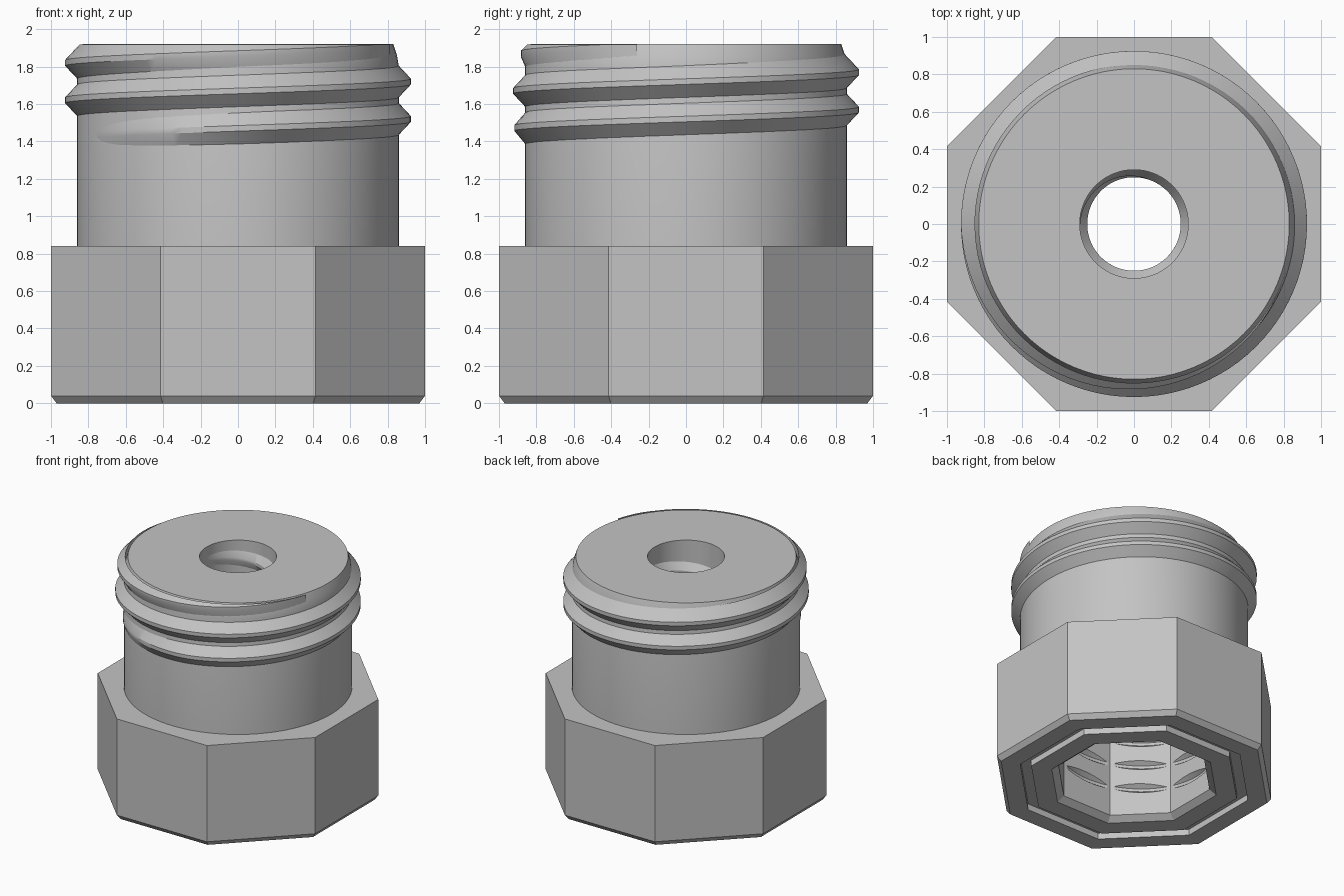
import bpy, bmesh
from math import sin, cos, pi, tau

old = bpy.data.objects.get("Cube")
if old:
    bpy.data.objects.remove(old, do_unlink=True)

grey = bpy.data.materials.new("plain_grey")
grey.use_nodes = True
COLOUR = (0.55, 0.55, 0.55, 1)
grey.diffuse_color = COLOUR
grey.node_tree.nodes["Principled BSDF"].inputs["Base Color"].default_value = COLOUR


def finish(name, bm):
    bmesh.ops.recalc_face_normals(bm, faces=bm.faces)
    mesh = bpy.data.meshes.new(name)
    bm.to_mesh(mesh)
    bm.free()
    mesh.materials.append(grey)
    obj = bpy.data.objects.new(name, mesh)
    bpy.context.collection.objects.link(obj)
    return obj


def activate(obj):
    bpy.ops.object.select_all(action='DESELECT')
    obj.select_set(True)
    bpy.context.view_layer.objects.active = obj


def smooth(obj):
    activate(obj)
    bpy.ops.object.shade_smooth_by_angle(angle=pi / 6)


def bridge(bm, rings, closed):
    """Join successive closed rings with quads."""
    n = len(rings[0])
    pairs = list(zip(rings, rings[1:]))
    if closed:
        pairs.append((rings[-1], rings[0]))
    for a, b in pairs:
        for i in range(n):
            j = (i + 1) % n
            bm.faces.new((a[i], a[j], b[j], b[i]))


def lathe(name, profile, sides, phase=0.0, scale=1.0):
    """Revolve a closed (radius, height) profile into a ring."""
    bm = bmesh.new()
    rings = []
    for k in range(sides):
        a = phase + tau * k / sides
        rings.append([bm.verts.new((r * scale * cos(a), r * scale * sin(a), z))
                      for r, z in profile])
    bridge(bm, rings, True)
    return finish(name, bm)


def thread(name, root, crest, half_root, half_crest, z0, pitch,
           start, end, fade_in=0.0, fade_out=0.0, steps=96):
    """Sweep a trapezoid along a helix; the crest sinks to the root at faded ends."""
    bm = bmesh.new()
    count = int((end - start) / tau * steps)
    rings = []
    for k in range(count + 1):
        a = start + (end - start) * k / count
        f = 1.0
        if fade_in:
            f = min(f, (a - start) / fade_in)
        if fade_out:
            f = min(f, (end - a) / fade_out)
        tip = root + (crest - root) * max(f, 0.01)
        z = z0 + pitch * a / tau
        section = ((root, -half_root), (tip, -half_crest),
                   (tip, half_crest), (root, half_root))
        rings.append([bm.verts.new((r * cos(a), r * sin(a), min(z + dz, 1.918)))
                      for r, dz in section])
    bridge(bm, rings, False)
    bm.faces.new(rings[0])
    bm.faces.new(rings[-1])
    return finish(name, bm)


# Eight-sided nut with chamfered foot, seal groove and socket
nut = lathe("octagonal_nut", [
    (1, 0.84), (1, 0.04), (0.97, 0), (0.83, 0), (0.83, 0.05), (0.75, 0.05),
    (0.75, 0), (0.6, 0), (0.55, 0.04), (0.55, 0.84)],
    8, pi / 8, 1 / cos(pi / 8))

# Internal thread, cut only into the middle of each socket wall
cutter = thread("socket_thread_cutter", 0.49, 0.585, 0.085, 0.012,
                0.14, 0.2, 0, 3.1 * tau)
cutter.hide_render = True
cut = nut.modifiers.new("socket_thread", 'BOOLEAN')
cut.operation = 'DIFFERENCE'
cut.solver = 'EXACT'
cut.object = cutter
activate(nut)
bpy.ops.object.modifier_apply(modifier=cut.name)
bpy.data.objects.remove(cutter, do_unlink=True)

# Round neck with tapered top and central bore
neck = lathe("neck", [
    (0.86, 0.8), (0.86, 1.8), (0.85, 1.86), (0.83, 1.92),
    (0.29, 1.92), (0.29, 0.8)], 96)
smooth(neck)

# Raised outer thread
outer = thread("outer_thread", 0.85, 0.925, 0.095, 0.015, 1.52, 0.2,
               -0.9 * pi, 3.9 * pi, 0.45 * pi, 0.9 * pi)
smooth(outer)

# Shallow thread inside the bore
bore = thread("bore_thread", 0.3, 0.25, 0.085, 0.012, 0.9, 0.2,
              0, 4.6 * tau, 0.5 * pi, 0.8 * pi)
smooth(bore)
